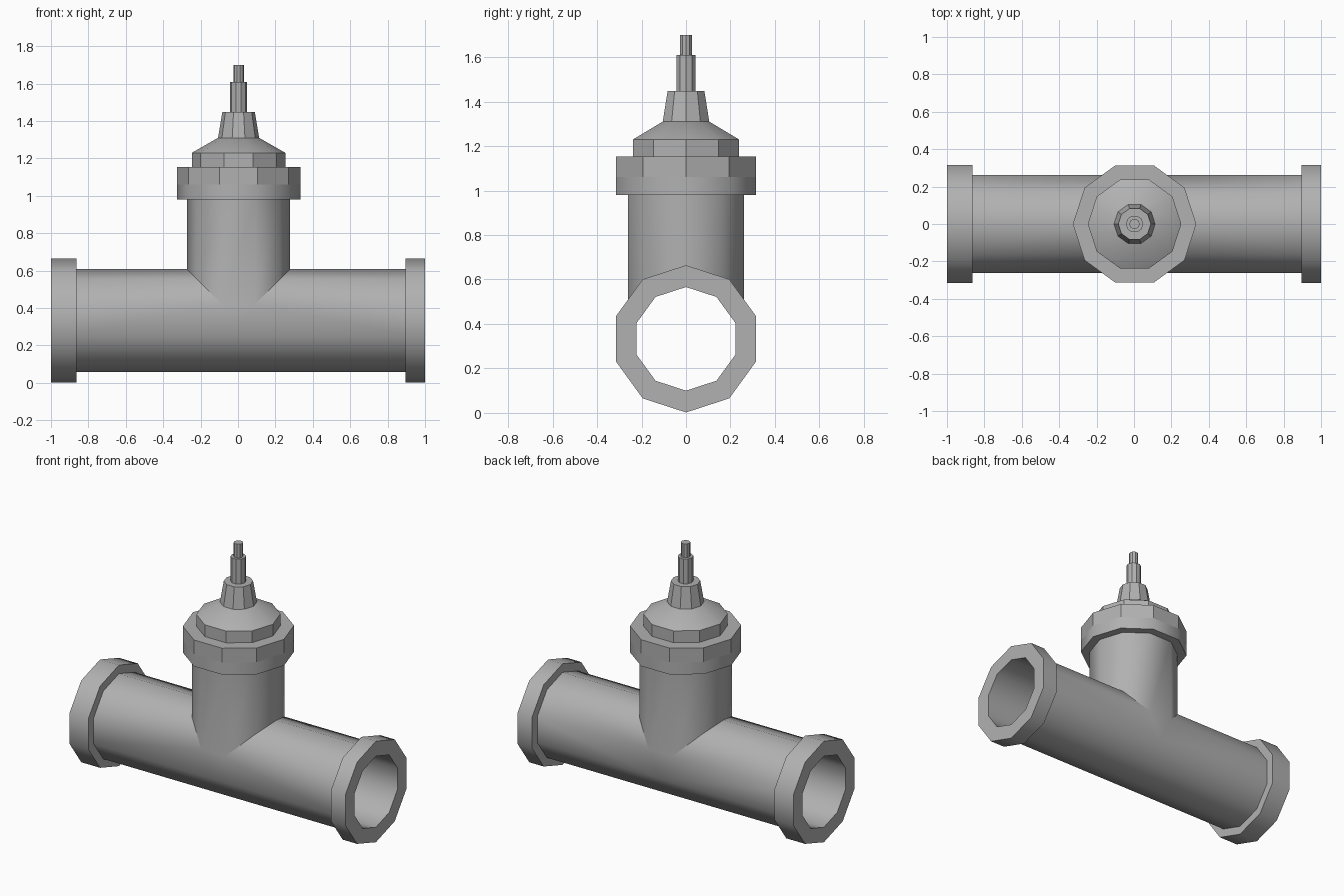
import bpy, bmesh, math

if "Cube" in bpy.data.objects:
    bpy.data.objects.remove(bpy.data.objects["Cube"])

N = 10          # sides of every round part
C = 0.333       # height of the pipe axis
BX = 0.003      # branch axis, a touch right of centre

# Dark grey metal
metal = bpy.data.materials.new("dark_grey")
metal.diffuse_color = (0.44, 0.44, 0.44, 1)
metal.use_nodes = True
metal.node_tree.nodes["Principled BSDF"].inputs["Base Color"].default_value = metal.diffuse_color


def finish(name, bm, angle):
    bmesh.ops.remove_doubles(bm, verts=bm.verts, dist=1e-4)
    bmesh.ops.recalc_face_normals(bm, faces=bm.faces)
    me = bpy.data.meshes.new(name)
    bm.to_mesh(me)
    bm.free()
    me.materials.append(metal)
    ob = bpy.data.objects.new(name, me)
    bpy.context.collection.objects.link(ob)
    if angle:
        bpy.ops.object.select_all(action='DESELECT')
        ob.select_set(True)
        bpy.context.view_layer.objects.active = ob
        bpy.ops.object.shade_smooth_by_angle(angle=math.radians(angle))
    return ob


def ring_x(r, x):
    """Ring around the pipe axis, corner on top; x may depend on height."""
    pts = []
    for k in range(N):
        a = 2 * math.pi * k / N
        d = r * math.cos(a)
        pts.append((x(d) if callable(x) else x, r * math.sin(a), C + d))
    return pts


def ring_z(r, z):
    """Ring around the branch axis, corner on +x; z may depend on x."""
    pts = []
    for k in range(N):
        a = 2 * math.pi * k / N
        x = r * math.cos(a)
        pts.append((BX + x, r * math.sin(a), z(x) if callable(z) else z))
    return pts


def skin(bm, rings, closed=False):
    vs = [[bm.verts.new(p) for p in ring] for ring in rings]
    if closed:
        vs.append(vs[0])
    for a, b in zip(vs, vs[1:]):
        for k in range(N):
            j = (k + 1) % N
            bm.faces.new((a[k], a[j], b[j], b[k]))
    return vs


def turned(name, profile, angle=0):
    """Solid turned about the branch axis from (radius, z) pairs."""
    bm = bmesh.new()
    vs = skin(bm, [ring_z(r, z) for r, z in profile])
    bm.faces.new(vs[0])
    bm.faces.new(vs[-1])
    return finish(name, bm, angle)


# Tee body: two mitred pipe halves and a mitred branch
R = 0.275
bm = bmesh.new()
for s in (-1, 1):
    skin(bm, [ring_x(R, s * 0.95), ring_x(R, lambda d: BX + s * max(d, 0))])
skin(bm, [ring_z(R, lambda x: C + abs(x)), ring_z(R, 1.0)])
d, y = R * math.cos(math.radians(72)), R * math.sin(math.radians(72))
for s in (-1, 1):
    bm.faces.new([bm.verts.new(p) for p in
                  ((BX + d, s * y, C + d), (BX - d, s * y, C + d),
                   (BX, s * y, C - d))])
finish("tee_body", bm, 40)

# Bore through the pipe
bm = bmesh.new()
skin(bm, [ring_x(0.233, -1), ring_x(0.233, 1)])
bore = finish("pipe_bore", bm, 40)
bore.data.flip_normals()

# End flanges
for name, x0, x1 in (("left_flange", -1, -0.863), ("right_flange", 0.895, 1)):
    bm = bmesh.new()
    skin(bm, [ring_x(0.331, x0), ring_x(0.331, x1),
              ring_x(0.233, x1), ring_x(0.233, x0)], closed=True)
    finish(name, bm, 40)

# Bonnet, stem and tip
turned("branch_flange", [(0.33, 0.98), (0.33, 1.06)], 40)
turned("bonnet_collar", [(0.33, 1.06), (0.33, 1.153)])
turned("bonnet_ring", [(0.25, 1.153), (0.25, 1.23)])
turned("bonnet_cone", [(0.25, 1.23), (0.11, 1.31)], 40)
turned("packing_gland", [(0.11, 1.31), (0.087, 1.447)])
turned("valve_stem", [(0.046, 1.447), (0.046, 1.61)])
turned("stem_tip", [(0.028, 1.61), (0.028, 1.70)])
